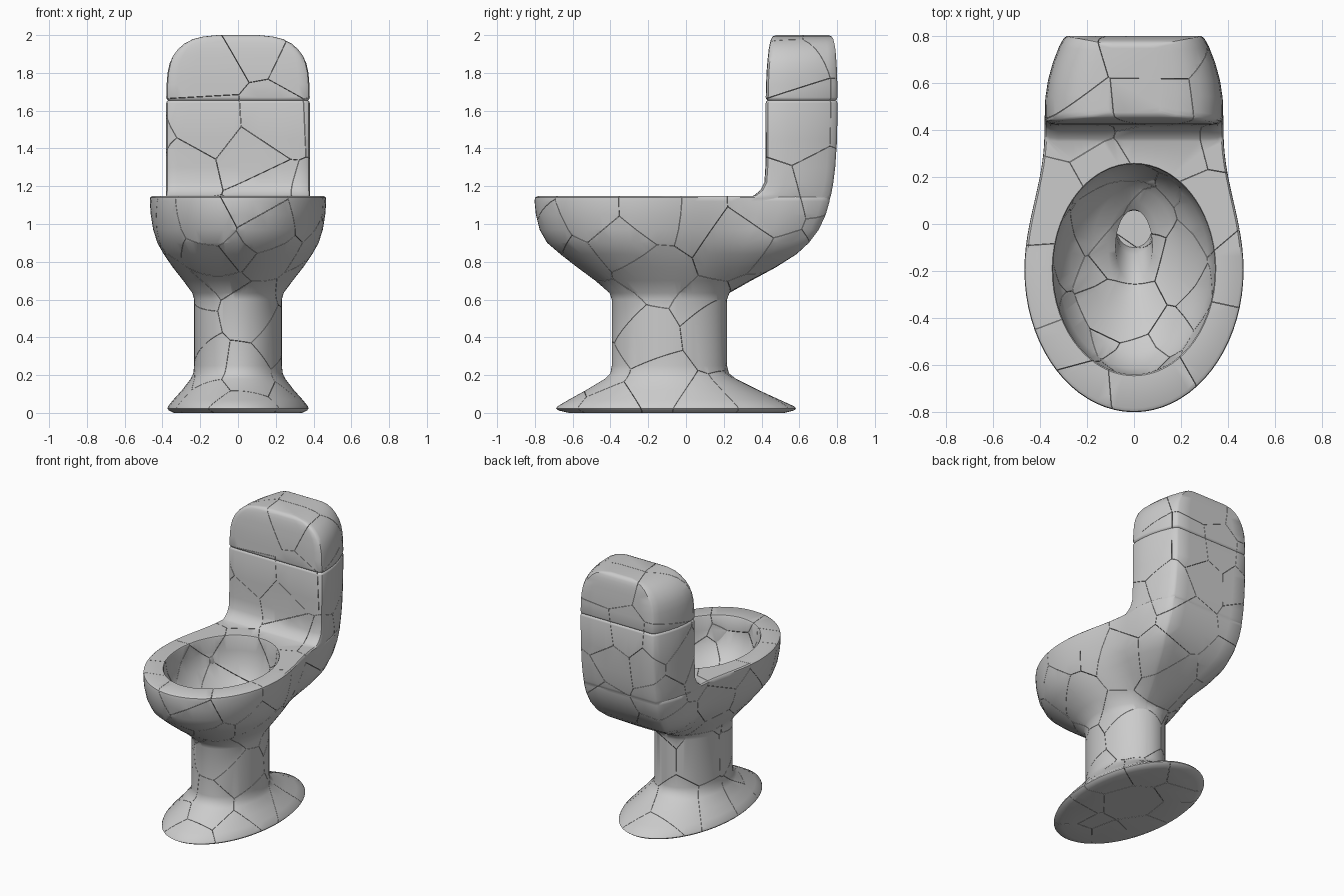
import bpy, bmesh, math, random
from mathutils import Vector

if "Cube" in bpy.data.objects:
    bpy.data.objects.remove(bpy.data.objects["Cube"])

random.seed(7)
scene = bpy.context.scene


def mirror_ring(half):
    """Close a half outline (front centre -> back centre) into a full ring."""
    return half + [(-x, y) for x, y in half[-2:0:-1]]


def loft(name, rings):
    """Closed solid through rings of equal point count, capped at both ends."""
    bm = bmesh.new()
    loops = [[bm.verts.new(p) for p in ring] for ring in rings]
    n = len(loops[0])
    for a, b in zip(loops, loops[1:]):
        for i in range(n):
            j = (i + 1) % n
            bm.faces.new((a[i], a[j], b[j], b[i]))
    bm.faces.new(loops[0])
    bm.faces.new(loops[-1])
    bmesh.ops.recalc_face_normals(bm, faces=bm.faces)
    return to_object(name, bm)


def to_object(name, bm):
    me = bpy.data.meshes.new(name)
    bm.to_mesh(me)
    bm.free()
    ob = bpy.data.objects.new(name, me)
    scene.collection.objects.link(ob)
    return ob


def boolean(ob, other, op):
    """Apply a boolean of two solids to the first one."""
    mod = ob.modifiers.new("bool", 'BOOLEAN')
    mod.operation, mod.object, mod.solver = op, other, 'MANIFOLD'
    dg = bpy.context.evaluated_depsgraph_get()
    me = bpy.data.meshes.new_from_object(ob.evaluated_get(dg))
    ob.modifiers.clear()
    ob.data = me


# tank outline: (width fraction, depth fraction), front centre to back centre
tank_half = [(0, 0), (.3, 0), (.6, 0), (.85, 0), (.94, .008), (.985, .035), (1, .09),
             (.995, .3), (.965, .5), (.91, .7), (.84, .88), (.79, .97), (.75, 1),
             (.5, 1), (.25, 1), (0, 1)]

# bowl outline: round front, sides tapering back into the tank outline
bowl_half = [(.465 * math.sin(a), -.18 - .62 * math.cos(a))
             for a in (math.pi / 2 * i / 18 for i in range(19))]
bowl_half += [(.4225 + .0425 * math.cos(math.pi * i / 12), -.18 + .6 * i / 12)
              for i in range(1, 13)]
bowl_half += [(.38 * x, .42 + .38 * t) for x, t in tank_half[7:]]
bowl_ring = mirror_ring(bowl_half)
tank_ring = mirror_ring(tank_half)


def bowl_section(z, yf, yb, w, k):
    """Blend of an ellipse (k=0) and the bowl outline (k=1)."""
    out = []
    for x, y in bowl_ring:
        a = math.atan2(x, -(y + .19))
        ex, ey = w * math.sin(a), (yf + yb) / 2 - (yb - yf) / 2 * math.cos(a)
        ox, oy = x / .465 * w, yf + (y + .8) / 1.6 * (yb - yf)
        out.append((ex + (ox - ex) * k, ey + (oy - ey) * k, z))
    return out


# foot, pedestal, outer bowl, rim, then down the inside of the bowl
bowl_profile = [
    (0, -.62, .52, .34, 0), (.012, -.672, .57, .365, 0), (.022, -.688, .583, .374, 0),
    (.035, -.68, .572, .37, 0),
    (.07, -.62, .495, .342, 0), (.12, -.53, .385, .297, 0), (.18, -.43, .265, .251, 0),
    (.21, -.4, .227, .237, 0), (.25, -.393, .217, .232, 0), (.6, -.393, .217, .232, 0),
    (.635, -.405, .23, .242, .1), (.7, -.48, .345, .29, .4), (.77, -.575, .475, .345, .7),
    (.84, -.665, .585, .393, .9), (.9, -.735, .65, .427, 1), (.97, -.775, .703, .449, 1),
    (1.05, -.795, .74, .462, 1), (1.12, -.802, .76, .467, 1), (1.14, -.799, .762, .465, 1),
    (1.148, -.785, .762, .455, 1),
    (1.148, -.647, .259, .349, 0), (1.14, -.641, .255, .345, 0), (1.04, -.64, .254, .344, 0),
    (.95, -.615, .238, .322, 0), (.87, -.55, .205, .268, 0), (.8, -.43, .155, .185, 0),
    (.755, -.3, .095, .11, 0), (.725, -.25, .06, .078, 0), (.63, -.13, .057, .075, 0),
    (.54, -.1, .057, .074, 0)]
body = loft("body", [bowl_section(*p) for p in bowl_profile])

# tank with fillet at its foot, lid groove and rounded top: z, front, back, half width
tank_profile = [
    (1.0, .45, .66, .33), (1.14, .335, .764, .382), (1.155, .365, .768, .381),
    (1.18, .395, .773, .38), (1.22, .415, .78, .38), (1.3, .42, .79, .38),
    (1.45, .422, .8, .38), (1.64, .422, .802, .38), (1.65, .425, .799, .377),
    (1.655, .431, .792, .37), (1.66, .425, .799, .377), (1.67, .422, .802, .38),
    (1.74, .424, .801, .378), (1.8, .426, .8, .373), (1.85, .43, .797, .362),
    (1.89, .434, .794, .344), (1.925, .438, .791, .318), (1.955, .444, .786, .284),
    (1.978, .45, .78, .24), (1.992, .457, .772, .185), (2.0, .475, .757, .11)]
tank = loft("tank", [[(x * w, yf + t * (yb - yf), z) for x, t in tank_ring]
                     for z, yf, yb, w in tank_profile])
boolean(body, tank, 'UNION')
bpy.data.objects.remove(tank)

# crack seeds: random surface points kept apart from each other
faces = [f for f in body.data.polygons]
picks = random.choices(faces, weights=[f.area for f in faces], k=2500)
seeds = []
for f in picks:
    vs = [body.data.vertices[i].co for i in f.vertices]
    ws = [random.random() + .01 for _ in vs]
    p = sum((v * w for v, w in zip(vs, ws)), Vector()) / sum(ws)
    if len(seeds) < 66 and all((p - s).length > .2 for s in seeds):
        seeds.append(p)


def cell(seed):
    """Convex block of space nearest to one seed."""
    bm = bmesh.new()
    bmesh.ops.create_cube(bm, size=5)
    for other in sorted(seeds, key=lambda s: (s - seed).length)[1:]:
        d = other - seed
        if d.length > 2 * max((v.co - seed).length for v in bm.verts):
            break
        n = d.normalized()
        bmesh.ops.bisect_plane(bm, geom=bm.verts[:] + bm.edges[:] + bm.faces[:], dist=1e-6,
                               plane_co=(seed + other) / 2 - n * .001, plane_no=n,
                               clear_outer=True)
        bmesh.ops.holes_fill(bm, edges=[e for e in bm.edges if e.is_boundary], sides=0)
    bmesh.ops.recalc_face_normals(bm, faces=bm.faces)
    return bm


# break the body into shards along the cell walls
for s in seeds:
    part = "tank" if s.z > 1.16 else "bowl" if s.z > .63 else "pedestal"
    shard = to_object(part + "_shard", cell(s))
    boolean(shard, body, 'INTERSECT')
    if not shard.data.polygons:
        bpy.data.objects.remove(shard)
bpy.data.objects.remove(body)

# smooth glaze, crisp crack edges
for ob in scene.objects:
    ob.select_set(True)
    bpy.context.view_layer.objects.active = ob
bpy.ops.object.shade_smooth_by_angle(angle=math.radians(40))
